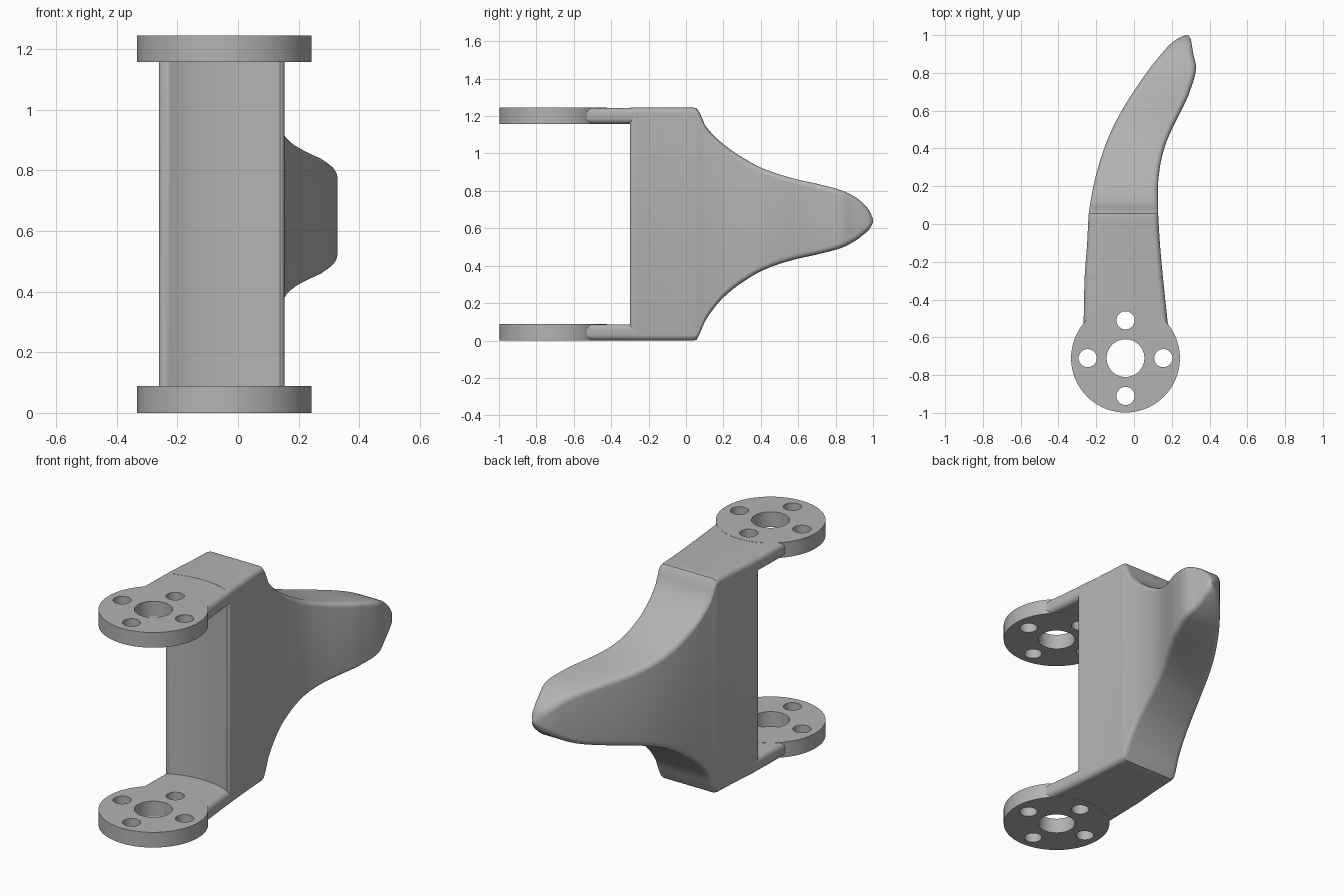
import bpy, bmesh, math

cube = bpy.data.objects.get("Cube")
if cube:
    bpy.data.objects.remove(cube, do_unlink=True)

grey = bpy.data.materials.new("plain grey")
grey.use_nodes = True
colour = (0.45, 0.45, 0.45, 1)
grey.diffuse_color = colour
grey.node_tree.nodes["Principled BSDF"].inputs["Base Color"].default_value = colour

TOP = 1.245          # overall height
PLATE = 0.088        # arm and flange thickness
AXIS = (-0.045, -0.71)
FILLET = 0.03

# Outline stations: y, right side x, left side x, bottom z, top z
STATIONS = [
    (-.6, -.268, .187, 0, TOP), (-.3, -.262, .155, 0, TOP),
    (-.1, -.248, .137, 0, TOP), (.05, -.24, .128, 0, TOP),
    (.075, -.237, .127, .04, 1.215), (.1, -.233, .126, .1, 1.155),
    (.2, -.215, .127, .23, 1.05), (.3, -.19, .137, .31, .98),
    (.4, -.158, .16, .37, .925), (.5, -.117, .2, .41, .888),
    (.6, -.065, .25, .438, .86), (.7, -.003, .295, .46, .838),
    (.83, .088, .328, .495, .803), (.9, .145, .314, .53, .77),
    (.95, .19, .306, .567, .73), (.98, .23, .3, .595, .695),
    (1, .272, .286, .63, .65)]


def slope(i, k):
    """Monotone slope of column k at station i."""
    if i == 0 or i == len(STATIONS) - 1:
        j = max(i, 1)
        a, b = STATIONS[j - 1], STATIONS[j]
        return (b[k] - a[k]) / (b[0] - a[0])
    a, b, c = STATIONS[i - 1:i + 2]
    d, e = (b[k] - a[k]) / (b[0] - a[0]), (c[k] - b[k]) / (c[0] - b[0])
    return 2 * d * e / (d + e) if d * e > 0 else 0


def outline(y):
    """Smoothly interpolated x and z limits at y."""
    i = 0
    while i < len(STATIONS) - 2 and y > STATIONS[i + 1][0]:
        i += 1
    a, b = STATIONS[i], STATIONS[i + 1]
    h = b[0] - a[0]
    t = (y - a[0]) / h
    s = t * t * (3 - 2 * t)
    return [a[k] + (b[k] - a[k]) * s + h * t * (1 - t)
            * ((1 - t) * slope(i, k) - t * slope(i + 1, k)) for k in range(1, 5)]


def rounded_section(y, x0, x1, z0, z1, steps=6):
    r = min(FILLET, 0.48 * (x1 - x0), 0.48 * (z1 - z0))
    corners = [(x1 - r, z1 - r), (x0 + r, z1 - r), (x0 + r, z0 + r), (x1 - r, z0 + r)]
    points = []
    for q, (cx, cz) in enumerate(corners):
        for s in range(steps + 1):
            a = math.pi / 2 * (q + s / steps)
            points.append((cx + r * math.cos(a), y, cz + r * math.sin(a)))
    return points


def finish(name, bm):
    bmesh.ops.recalc_face_normals(bm, faces=bm.faces)
    mesh = bpy.data.meshes.new(name)
    bm.to_mesh(mesh)
    bm.free()
    mesh.materials.append(grey)
    obj = bpy.data.objects.new(name, mesh)
    bpy.context.collection.objects.link(obj)
    return obj


def loft(name, sections):
    bm = bmesh.new()
    rings = [[bm.verts.new(p) for p in s] for s in sections]
    for a, b in zip(rings, rings[1:]):
        for i in range(len(a)):
            j = (i + 1) % len(a)
            bm.faces.new((a[i], a[j], b[j], b[i]))
    bm.faces.new(rings[0])
    bm.faces.new(rings[-1])
    return finish(name, bm)


def cylinders(name, specs, z0, z1, segments):
    """Upright cylinders, each given as x, y, radius."""
    bm = bmesh.new()
    for x, y, r in specs:
        made = bmesh.ops.create_cone(bm, cap_ends=True, segments=segments,
                                     radius1=r, radius2=r, depth=z1 - z0)
        bmesh.ops.translate(bm, verts=made["verts"], vec=(x, y, (z0 + z1) / 2))
    return finish(name, bm)


def activate(obj):
    bpy.ops.object.select_all(action="DESELECT")
    obj.select_set(True)
    bpy.context.view_layer.objects.active = obj


def cut(obj, cutter):
    activate(obj)
    mod = obj.modifiers.new("cut", "BOOLEAN")
    mod.operation = "DIFFERENCE"
    mod.solver = "EXACT"
    mod.object = cutter
    bpy.ops.object.modifier_apply(modifier=mod.name)


# Central body tapering into the curved fin
front, edge = -0.3, 0.02
depths = [front + edge * t for t in (0, 0.1, 0.3, 0.6)]
count = 130
depths += [front + edge + (1 - front - edge) * math.sin(math.pi / 2 * i / count)
           for i in range(count + 1)]
sections = []
for y in depths:
    x0, x1, z0, z1 = outline(y)
    t = max(0, front + edge - y)
    inset = edge - math.sqrt(max(0, edge * edge - t * t))
    sections.append(rounded_section(y, x0 + inset, x1 - inset, z0, z1))
body = loft("body_and_fin", sections)

# Hollow front wall, concentric with the flanges
hollow = cylinders("hollow_cutter", [(*AXIS, 0.45)], -0.2, TOP + 0.2, 128)
cut(body, hollow)

# Bolt pattern shared by both flanges
holes = [(*AXIS, 0.1)]
for i in range(4):
    a = i * math.pi / 2
    holes.append((AXIS[0] + 0.2 * math.cos(a), AXIS[1] + 0.2 * math.sin(a), 0.048))
drill = cylinders("hole_cutter", holes, -0.2, TOP + 0.2, 48)

# Lower and upper arms with round drilled flanges
parts = [body]
for label, base in (("lower", 0), ("upper", TOP - PLATE)):
    flange = cylinders(label + "_flange", [(*AXIS, 0.288)], base, base + PLATE, 96)
    arm_sections = []
    for i in range(15):
        y = -0.6 + 0.025 * i
        x0, x1 = outline(y)[:2]
        arm_sections.append(rounded_section(y, x0, x1, base + 0.001, base + PLATE - 0.001))
    arm = loft(label + "_arm", arm_sections)
    for part in (flange, arm):
        cut(part, drill)
        parts.append(part)

for helper in (hollow, drill):
    bpy.data.objects.remove(helper, do_unlink=True)

for part in parts:
    activate(part)
    bpy.ops.object.shade_smooth_by_angle(angle=math.radians(30))
